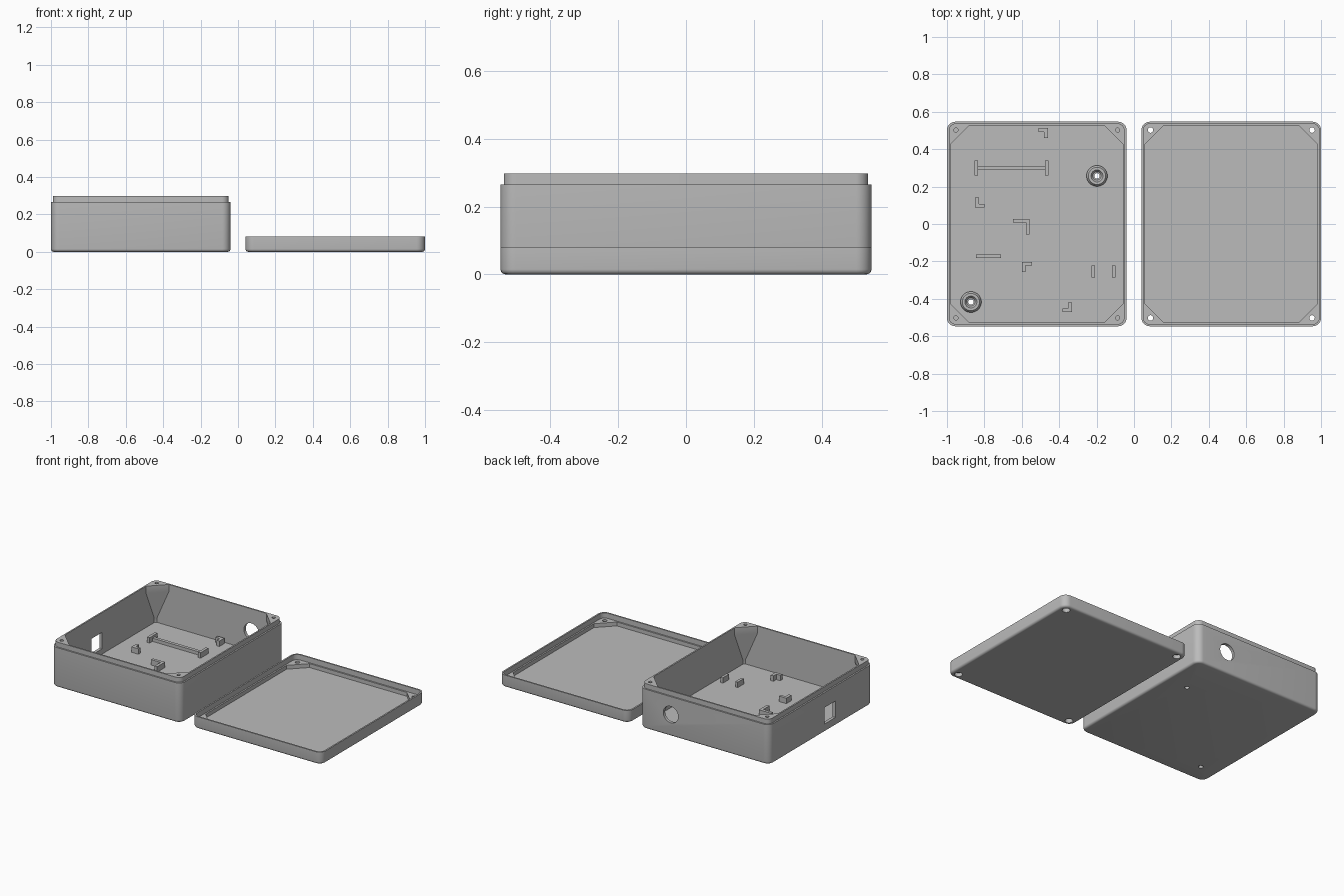
import bpy, bmesh, math
from mathutils import Vector

if "Cube" in bpy.data.objects:
    bpy.data.objects.remove(bpy.data.objects["Cube"])

grey = bpy.data.materials.new("plain grey plastic")
grey.use_nodes = True
grey.diffuse_color = (0.5, 0.5, 0.5, 1)
grey.node_tree.nodes["Principled BSDF"].inputs["Base Color"].default_value = (0.5, 0.5, 0.5, 1)

HX, HY, RADIUS = 0.48, 0.547, 0.045    # half sizes of both shells
BOX_X, LID_X = -0.52, 0.52
FLOOR, THREAD = 0.02, 0.0145
ARC = 8


def finish(name, bm):
    """Turn a bmesh into a smooth-by-angle grey object."""
    bmesh.ops.recalc_face_normals(bm, faces=bm.faces)
    mesh = bpy.data.meshes.new(name)
    bm.to_mesh(mesh)
    bm.free()
    mesh.materials.append(grey)
    obj = bpy.data.objects.new(name, mesh)
    bpy.context.collection.objects.link(obj)
    return obj


def smooth(obj):
    bpy.ops.object.select_all(action='DESELECT')
    obj.select_set(True)
    bpy.context.view_layer.objects.active = obj
    bpy.ops.object.shade_smooth_by_angle(angle=math.radians(28))


def outline(inset, corner, z, rounded=True):
    """Rectangle with rounded or straight-cut corners, same point count each."""
    pts = []
    hx, hy = HX - inset, HY - inset
    for k, (sx, sy) in enumerate([(1, 1), (-1, 1), (-1, -1), (1, -1)]):
        for i in range(ARC + 1):
            t = i / ARC if k % 2 == 0 else 1 - i / ARC
            if rounded:
                u, v = 1 - math.cos(t * math.pi / 2), 1 - math.sin(t * math.pi / 2)
            else:
                u, v = t, 1 - t
            pts.append((sx * (hx - corner * u), sy * (hy - corner * v), z))
    return pts


def loft(name, rings, x, y=0, caps=True):
    bm = bmesh.new()
    rows = [[bm.verts.new((px + x, py + y, pz)) for px, py, pz in ring] for ring in rings]
    n = len(rows[0])
    for a, b in zip(rows, rows[1:]):
        for i in range(n):
            j = (i + 1) % n
            bm.faces.new((a[i], a[j], b[j], b[i]))
    if caps:
        bm.faces.new(rows[0])
        bm.faces.new(rows[-1])
    return finish(name, bm)


def lathe(name, profile, x, y, caps=False, steps=32):
    turns = [2 * math.pi * i / steps for i in range(steps)]
    return loft(name, [[(r * math.cos(a), r * math.sin(a), z) for r, z in [p] for a in turns]
                       for p in profile], x, y, caps)


def prism(name, pts, z0, z1):
    bm = bmesh.new()
    face = bm.faces.new([bm.verts.new((x, y, z0)) for x, y in pts])
    top = bmesh.ops.extrude_face_region(bm, geom=[face])["geom"]
    bmesh.ops.translate(bm, vec=Vector((0, 0, z1 - z0)),
                        verts=[v for v in top if isinstance(v, bmesh.types.BMVert)])
    return finish(name, bm)


def bar(name, x0, x1, y0, y1, z1, z0=FLOOR - 0.005):
    return prism(name, [(x0, y0), (x1, y0), (x1, y1), (x0, y1)], z0, z1)


def cut(target, cutters):
    bpy.context.view_layer.objects.active = target
    for c in cutters:
        c.hide_render = True
        mod = target.modifiers.new("cut", 'BOOLEAN')
        mod.operation, mod.solver, mod.object = 'DIFFERENCE', 'EXACT', c
        bpy.ops.object.modifier_apply(modifier=mod.name)
        bpy.data.objects.remove(c)


def rounded_base():
    """Outer rings for the softened bottom edge."""
    soft = 0.015
    return [outline(soft * (1 - math.sin(a)), RADIUS - soft * (1 - math.sin(a)), soft * (1 - math.cos(a)))
            for a in [i * math.pi / 8 for i in range(5)]]


corners = [(sx * (HX - 0.048), sy * (HY - 0.045)) for sx in (-1, 1) for sy in (-1, 1)]
mounts = [(-0.198, 0.257), (-0.872, -0.417)]

# Box shell: outer wall, stepped lip, cut corners tapering down to the floor
box = loft("box_shell", rounded_base() + [
    outline(0, RADIUS, 0.265), outline(0.01, 0.037, 0.265), outline(0.01, 0.037, 0.297),
    outline(0.02, 0.1, 0.297, False), outline(0.02, 0.1, 0.25, False),
    outline(0.02, 0.012, 0.05, False), outline(0.02, 0.012, FLOOR, False)], BOX_X)

# Screw holes, mounting holes, round cable opening and square socket opening
holes = [lathe("hole_cutter", [(0.011, 0.22), (0.011, 0.35)], BOX_X + x, y, True) for x, y in corners]
holes += [lathe("hole_cutter", [(THREAD, -0.1), (THREAD, 0.1)], x, y, True) for x, y in mounts]
port = lathe("hole_cutter", [(0.055, -0.06), (0.055, 0.06)], 0, 0, True, 48)
port.rotation_euler.x = math.pi / 2
port.location = (-0.27, HY, 0.145)
holes += [port, bar("hole_cutter", -1.1, -0.93, -0.15, -0.035, 0.165, 0.055)]
bpy.context.view_layer.update()
cut(box, holes)
smooth(box)

# Lid: recessed rim that takes the lip, with corner bosses under it
lid = loft("lid_shell", rounded_base() + [
    outline(0, RADIUS, 0.081), outline(0.01, 0.037, 0.081), outline(0.01, 0.037, 0.046),
    outline(0.02, 0.1, 0.046, False), outline(0.02, 0.1, FLOOR, False)], LID_X)
sinks = [lathe("hole_cutter", [(0.024, -0.05), (0.024, 0.025), (THREAD, 0.025), (THREAD, 0.1)],
               LID_X + x, y, True) for x, y in corners]
cut(lid, sinks)
smooth(lid)

# Countersunk bosses around the mounting holes
for i, (x, y) in enumerate(mounts):
    smooth(lathe(f"mounting_boss_{i + 1}", [
        (0.056, FLOOR - 0.002), (0.056, 0.035), (0.046, 0.05), (0.032, 0.05),
        (0.022, 0.035), (THREAD, 0.035), (THREAD, FLOOR - 0.002)], x, y))

# L-shaped board locators: outer corner and signed arm lengths
TOP, T = 0.056, 0.02
locators = [(-0.46, 0.513, -0.05, -0.052), (-0.85, 0.088, 0.052, 0.054),
            (-0.558, 0.027, -0.09, -0.084), (-0.6, -0.203, 0.054, -0.054),
            (-0.332, -0.471, -0.05, 0.051)]
for i, (x, y, ax, ay) in enumerate(locators):
    tx, ty = math.copysign(T, ax), math.copysign(T, ay)
    prism(f"corner_locator_{i + 1}", [(x, y), (x + ax, y), (x + ax, y + ty), (x + tx, y + ty),
                                      (x + tx, y + ay), (x, y + ay)], FLOOR - 0.005, TOP)

# Straight locators and the low rail with its end stops
bar("long_locator", -0.845, -0.71, -0.182, -0.164, TOP)
for i, x in enumerate((-0.227, -0.117)):
    bar(f"short_locator_{i + 1}", x, x + 0.018, -0.286, -0.222, TOP)
for i, x in enumerate((-0.853, -0.476)):
    bar(f"rail_stop_{i + 1}", x, x + 0.019, 0.258, 0.34, TOP)
bar("holder_rail", -0.84, -0.47, 0.288, 0.31, 0.042)
